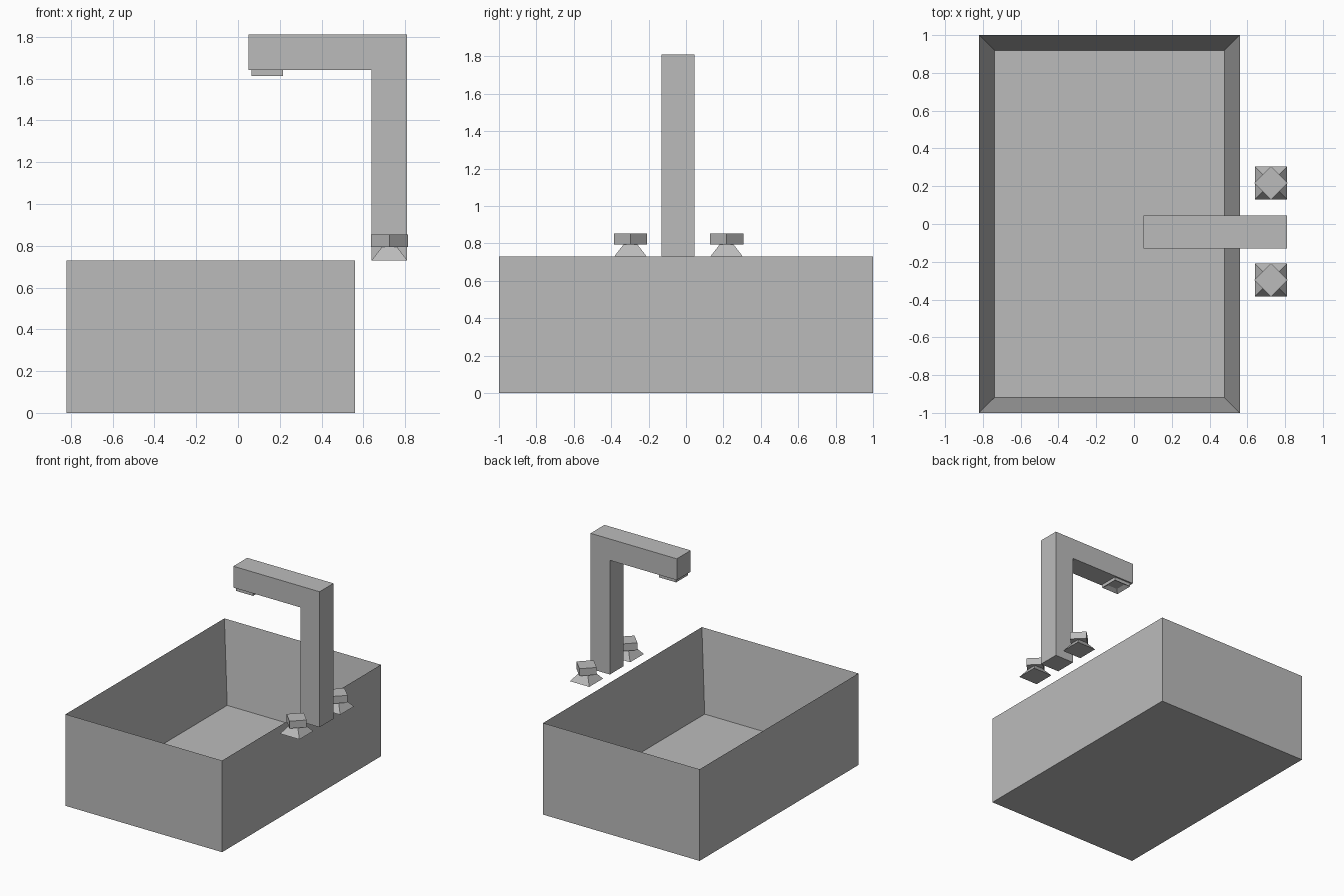
import bpy
import bmesh
from math import radians
from mathutils import Matrix

cube = bpy.data.objects.get("Cube")
if cube:
    bpy.data.objects.remove(cube, do_unlink=True)

grey = bpy.data.materials.new("plain_grey")
grey.use_nodes = True
colour = (0.5, 0.5, 0.5, 1)
grey.diffuse_color = colour
grey.node_tree.nodes["Principled BSDF"].inputs["Base Color"].default_value = colour


def finish(name, bm):
    bmesh.ops.recalc_face_normals(bm, faces=bm.faces)
    mesh = bpy.data.meshes.new(name)
    bm.to_mesh(mesh)
    bm.free()
    mesh.materials.append(grey)
    obj = bpy.data.objects.new(name, mesh)
    bpy.context.collection.objects.link(obj)
    return obj


def box(x, y, z):
    """Box spanning three (min, max) ranges."""
    bm = bmesh.new()
    bmesh.ops.create_cube(bm, size=1)
    for v in bm.verts:
        v.co = [r[0] if c < 0 else r[1] for c, r in zip(v.co, (x, y, z))]
    return bm


def hollow(bm, up, wall, depth):
    """Inset the top or bottom face and push it into the box."""
    bm.normal_update()
    face = max(bm.faces, key=lambda f: f.normal.z * up)
    bmesh.ops.inset_region(bm, faces=[face], thickness=wall, use_even_offset=True)
    bmesh.ops.translate(bm, verts=face.verts, vec=(0, 0, -up * depth))


# Open basin
basin = box((-0.82, 0.56), (-1, 1), (0, 0.73))
hollow(basin, 1, 0.082, 0.64)
finish("basin", basin)

# Faucet: L-shaped profile extruded across its width
bm = bmesh.new()
profile = [(0.64, 0.73), (0.81, 0.73), (0.81, 1.81),
           (0.05, 1.81), (0.05, 1.64), (0.64, 1.64)]
face = bm.faces.new([bm.verts.new((x, -0.13, z)) for x, z in profile])
side = bmesh.ops.extrude_face_region(bm, geom=[face])["geom"]
bmesh.ops.translate(bm, vec=(0, 0.175, 0),
                    verts=[v for v in side if isinstance(v, bmesh.types.BMVert)])
finish("faucet_spout", bm)

# Square nozzle ring under the spout
nozzle = box((0.065, 0.215), (-0.118, 0.032), (1.613, 1.64))
hollow(nozzle, -1, 0.03, 0.02)
finish("nozzle", nozzle)

# Two handles: tapered foot with a knob turned to a diamond
for label, y in (("right", -0.297), ("left", 0.217)):
    foot = box((0.64, 0.81), (y - 0.087, y + 0.087), (0.73, 0.795))
    for v in foot.verts:
        if v.co.z > 0.76:
            v.co.x = 0.725 + (v.co.x - 0.725) * 0.42
            v.co.y = y + (v.co.y - y) * 0.42
    finish(label + "_handle_foot", foot)

    knob = box((-0.063, 0.063), (-0.063, 0.063), (0.795, 0.853))
    bmesh.ops.transform(knob, verts=knob.verts,
                        matrix=Matrix.Translation((0.725, y, 0)) @ Matrix.Rotation(radians(45), 4, "Z"))
    finish(label + "_handle_knob", knob)
